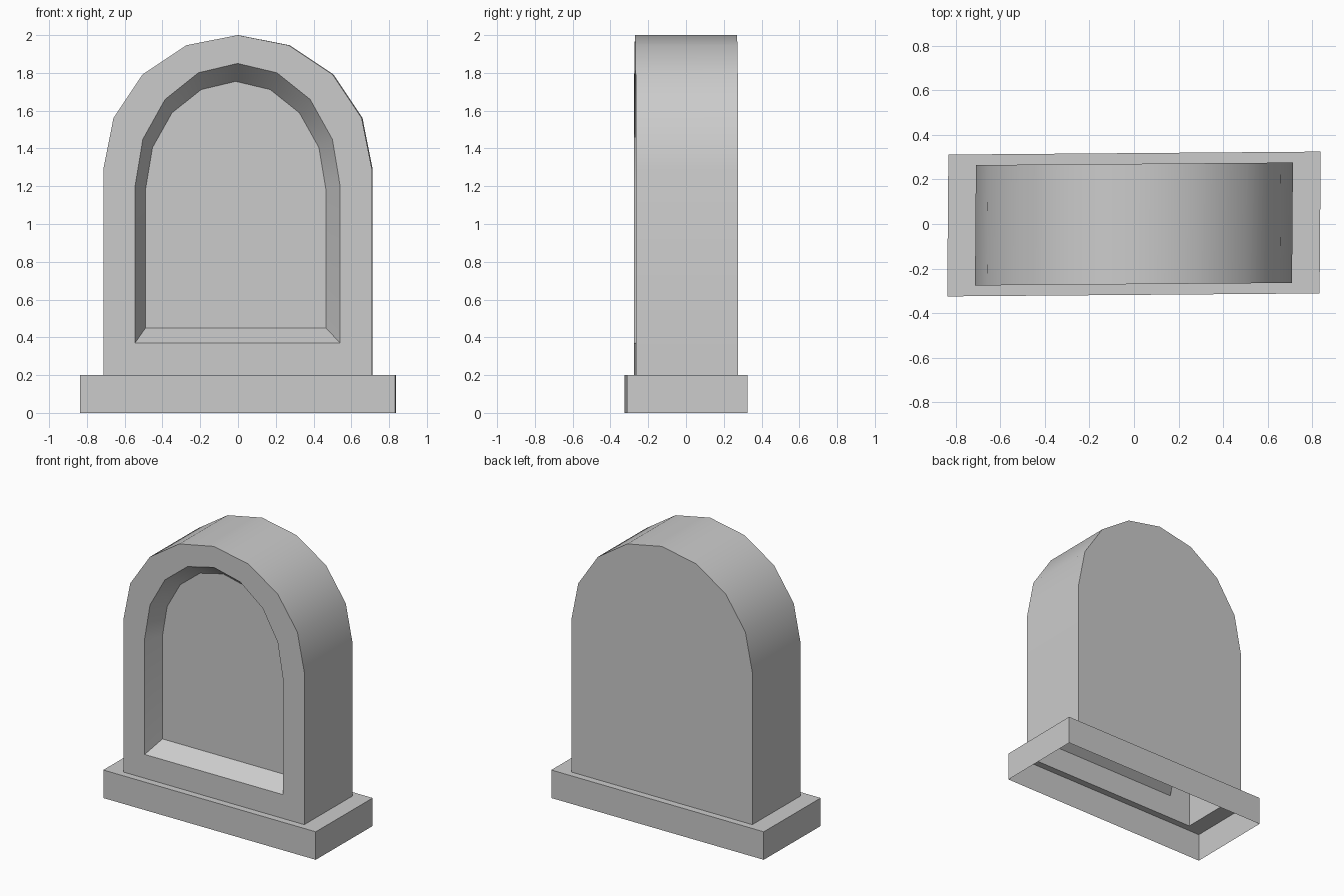
import bpy, bmesh, math
from mathutils import Matrix

if "Cube" in bpy.data.objects:
    bpy.data.objects.remove(bpy.data.objects["Cube"])

# the whole piece is very slightly skewed in plan
SKEW = Matrix(((1, 0.008, 0, 0), (0.008, 1, 0, 0), (0, 0, 1, 0), (0, 0, 0, 1)))


def arch(bm, half_w, bottom, spring, top, y, cx=0.0, segs=8):
    """Arched outline, counter-clockwise seen from the front."""
    pts = [(half_w, bottom)]
    for i in range(segs + 1):
        a = math.pi * i / segs
        pts.append((half_w * math.cos(a), spring + (top - spring) * math.sin(a)))
    pts.append((-half_w, bottom))
    return [bm.verts.new((x + cx, y, z)) for x, z in pts]


def rectangle(bm, hx, hy, z):
    return [bm.verts.new((sx * hx, sy * hy, z))
            for sx, sy in ((-1, -1), (1, -1), (1, 1), (-1, 1))]


def bridge(bm, a, b, closed=True):
    n = len(a)
    for i in range(n if closed else n - 1):
        j = (i + 1) % n
        bm.faces.new((a[i], a[j], b[j], b[i]))


def finish(bm, name):
    bm.transform(SKEW)
    mesh = bpy.data.meshes.new(name)
    bm.to_mesh(mesh)
    bm.free()
    obj = bpy.data.objects.new(name, mesh)
    bpy.context.collection.objects.link(obj)
    return obj


# upright slab: hollow shell, open underneath, with a bevelled recess in front
bm = bmesh.new()
back = arch(bm, 0.711, 0.2, 1.29, 2.0, 0.27)
front = arch(bm, 0.711, 0.2, 1.29, 2.0, -0.27)
recess = arch(bm, 0.543, 0.37, 1.2, 1.85, -0.27)
panel = arch(bm, 0.477, 0.45, 1.187, 1.755, -0.15, cx=-0.011)
bm.faces.new(back[::-1])
bridge(bm, back, front, closed=False)
bridge(bm, front, recess)
bridge(bm, recess, panel)
bm.faces.new(panel)
slab = finish(bm, "arched_slab")

# plinth: side walls and top ledge, open underneath
bm = bmesh.new()
foot = rectangle(bm, 0.835, 0.318, 0.0)
rim = rectangle(bm, 0.835, 0.318, 0.2)
ledge = rectangle(bm, 0.711, 0.27, 0.2)
bridge(bm, foot, rim)
bridge(bm, rim, ledge)
finish(bm, "plinth")

# smooth arch with sharp edges
bpy.ops.object.select_all(action='DESELECT')
slab.select_set(True)
bpy.context.view_layer.objects.active = slab
bpy.ops.object.shade_smooth_by_angle(angle=math.radians(30))
